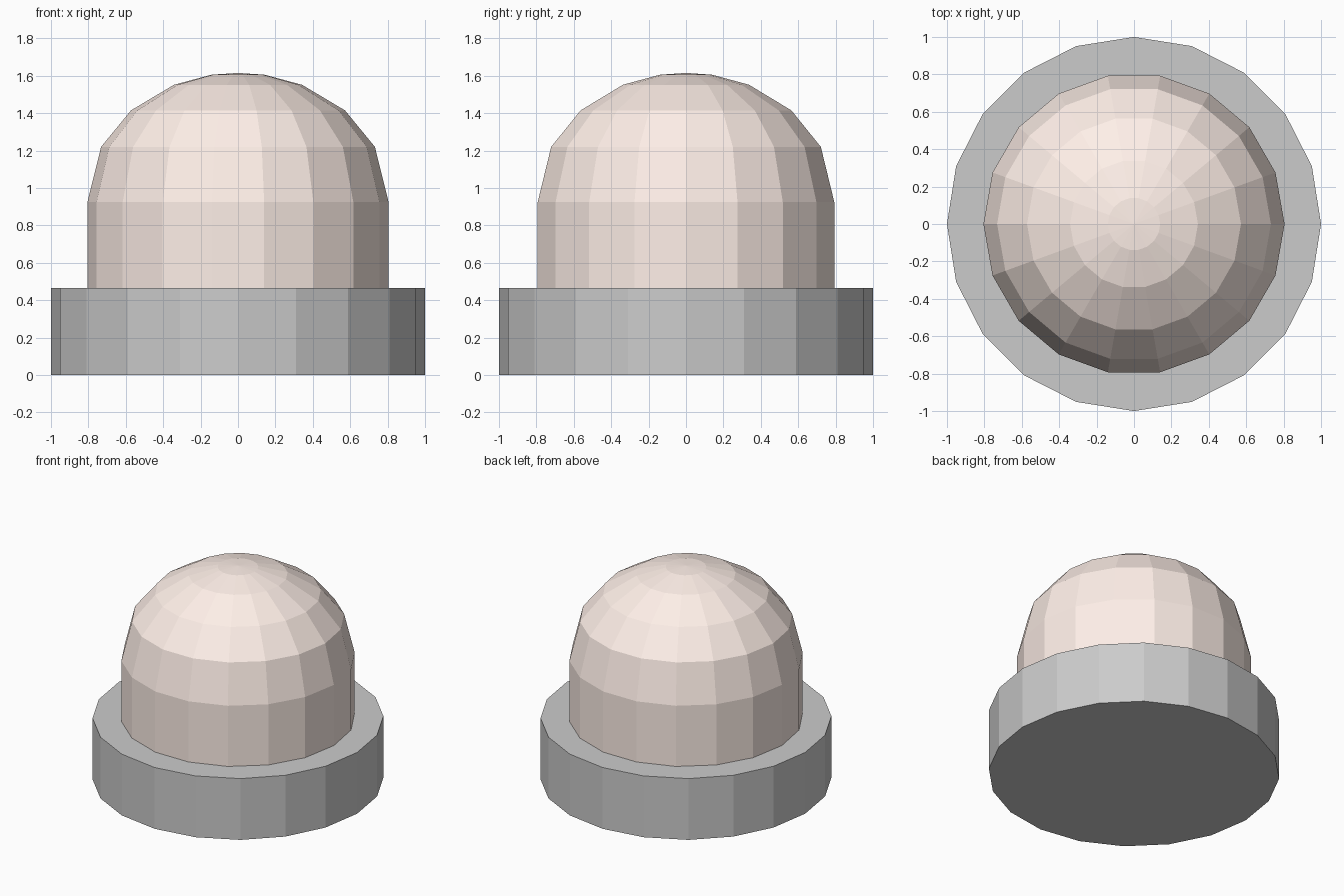
import bpy, bmesh, math

if "Cube" in bpy.data.objects:
    bpy.data.objects.remove(bpy.data.objects["Cube"])


def lathe(name, profile, sides, apex=None):
    """Flat-shaded revolved solid from (radius, z) rings, closed at both ends."""
    bm = bmesh.new()
    rings = []
    for r, z in profile:
        rings.append([bm.verts.new((r * math.cos(2 * math.pi * i / sides),
                                    r * math.sin(2 * math.pi * i / sides), z))
                      for i in range(sides)])
    for a, b in zip(rings, rings[1:]):
        for i in range(sides):
            j = (i + 1) % sides
            bm.faces.new((a[i], a[j], b[j], b[i]))
    bm.faces.new(list(reversed(rings[0])))
    if apex is None:
        bm.faces.new(rings[-1])
    else:
        tip = bm.verts.new((0, 0, apex))
        for i in range(sides):
            bm.faces.new((rings[-1][i], rings[-1][(i + 1) % sides], tip))
    bmesh.ops.recalc_face_normals(bm, faces=bm.faces)
    mesh = bpy.data.meshes.new(name)
    bm.to_mesh(mesh)
    bm.free()
    obj = bpy.data.objects.new(name, mesh)
    bpy.context.collection.objects.link(obj)
    return obj


# Round base, 20 sides
lathe("base", [(1.0, 0.0), (1.0, 0.465)], 20)

# Domed cap, 18 sides, standing on the base
dome = lathe("dome", [(0.805, 0.465), (0.805, 0.925), (0.732, 1.22),
                      (0.572, 1.415), (0.342, 1.552), (0.14, 1.606)],
             18, apex=1.615)
mat = bpy.data.materials.new("peach")
mat.diffuse_color = (1.0, 0.87, 0.81, 1.0)
mat.use_nodes = True
mat.node_tree.nodes["Principled BSDF"].inputs["Base Color"].default_value = mat.diffuse_color
dome.data.materials.append(mat)
